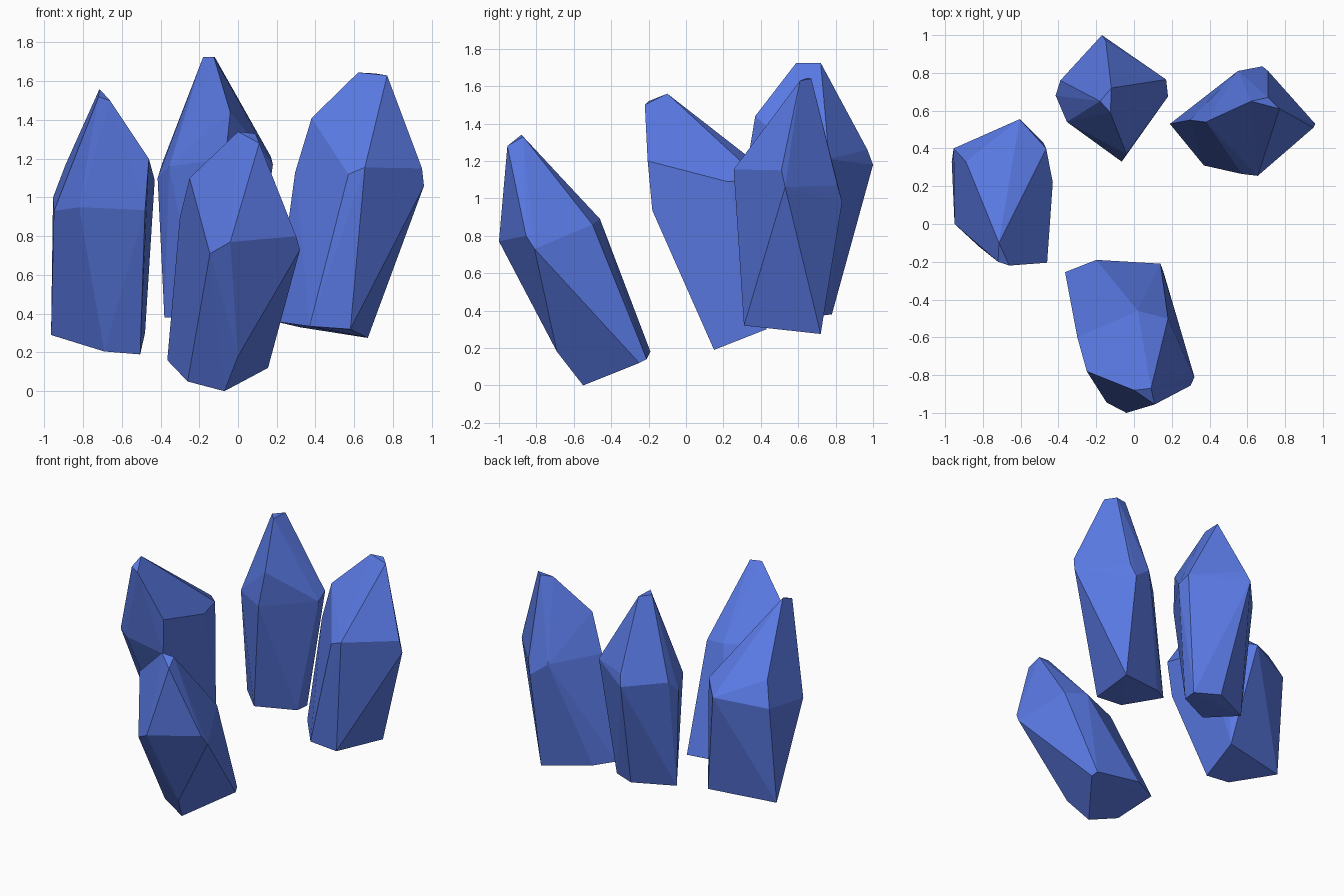
import bpy, bmesh, math

blue = bpy.data.materials.new("crystal_blue")
blue.diffuse_color = (0.10, 0.19, 0.76, 1.0)


def crystal(name, base, girdle, tip):
    """Faceted crystal: the convex skin over a base, a wide girdle and a small tip."""
    bm = bmesh.new()
    for p in base + girdle + tip:
        bm.verts.new(p)
    bmesh.ops.convex_hull(bm, input=bm.verts[:])
    loose = [v for v in bm.verts if not v.link_faces]
    bmesh.ops.delete(bm, geom=loose, context='VERTS')
    # merge nearly coplanar triangles into clean facets
    bmesh.ops.dissolve_limit(bm, angle_limit=math.radians(3),
                             verts=bm.verts[:], edges=bm.edges[:])
    bmesh.ops.recalc_face_normals(bm, faces=bm.faces[:])
    mesh = bpy.data.meshes.new(name)
    bm.to_mesh(mesh)
    bm.free()
    mesh.materials.append(blue)
    obj = bpy.data.objects.new(name, mesh)
    bpy.context.collection.objects.link(obj)
    return obj


# leaning crystal at the front
crystal("front_crystal",
        base=[(-.365, -.255, .16), (-.2, -.19, .18), (.14, -.21, .14),
              (.155, -.25, .12), (-.07, -.55, 0), (-.26, -.475, .05), (0, -.69, .18)],
        girdle=[(.32, -.81, .73), (.3, -.855, .8), (-.145, -.945, .71), (-.04, -1, .77),
                (-.25, -.78, 1.1), (-.3, -.6, .9), (.02, -.46, .89), (.18, -.5, .86)],
        tip=[(0, -.88, 1.34), (.09, -.87, 1.33), (.11, -.955, 1.28)])

# crystal on the left
crystal("left_crystal",
        base=[(-.965, .33, .29), (-.48, .43, .3), (-.505, .15, .19), (-.69, .155, .205)],
        girdle=[(-.95, 0, .93), (-.82, -.12, .95), (-.48, -.18, .935), (-.46, -.205, 1.2),
                (-.43, .22, 1.09), (-.465, .4, 1.1), (-.605, .555, 1.05),
                (-.955, .4, 1.0), (-.89, .33, 1.17)],
        tip=[(-.715, -.1, 1.56), (-.66, -.22, 1.5), (-.72, -.2, 1.52)])

# tall crystal at the back
crystal("back_crystal",
        base=[(-.38, .65, .38), (-.2, .47, .38), (.06, .6, .37), (.07, .7, .37), (-.1, .78, .38)],
        girdle=[(-.415, .68, 1.1), (-.355, .54, 1.16), (-.065, .33, 1.2), (-.04, .37, 1.44),
                (.18, .675, 1.17), (.17, .765, 1.21), (-.17, 1, 1.18), (-.15, .97, 1.26),
                (-.39, .76, 1.18)],
        tip=[(-.18, .65, 1.725), (-.12, .72, 1.725), (-.125, .59, 1.725)])

# broad crystal on the right
crystal("right_crystal",
        base=[(.67, .72, .275), (.58, .31, .32), (.37, .31, .335), (.19, .53, .36), (.32, .62, .33)],
        girdle=[(.57, .265, 1.12), (.655, .255, 1.155), (.96, .53, 1.06), (.95, .51, 1.15),
                (.71, .81, 1.07), (.68, .835, .98), (.55, .81, 1.08), (.38, .54, 1.41),
                (.295, .55, 1.13)],
        tip=[(.62, .65, 1.645), (.71, .67, 1.64), (.77, .61, 1.63)])
